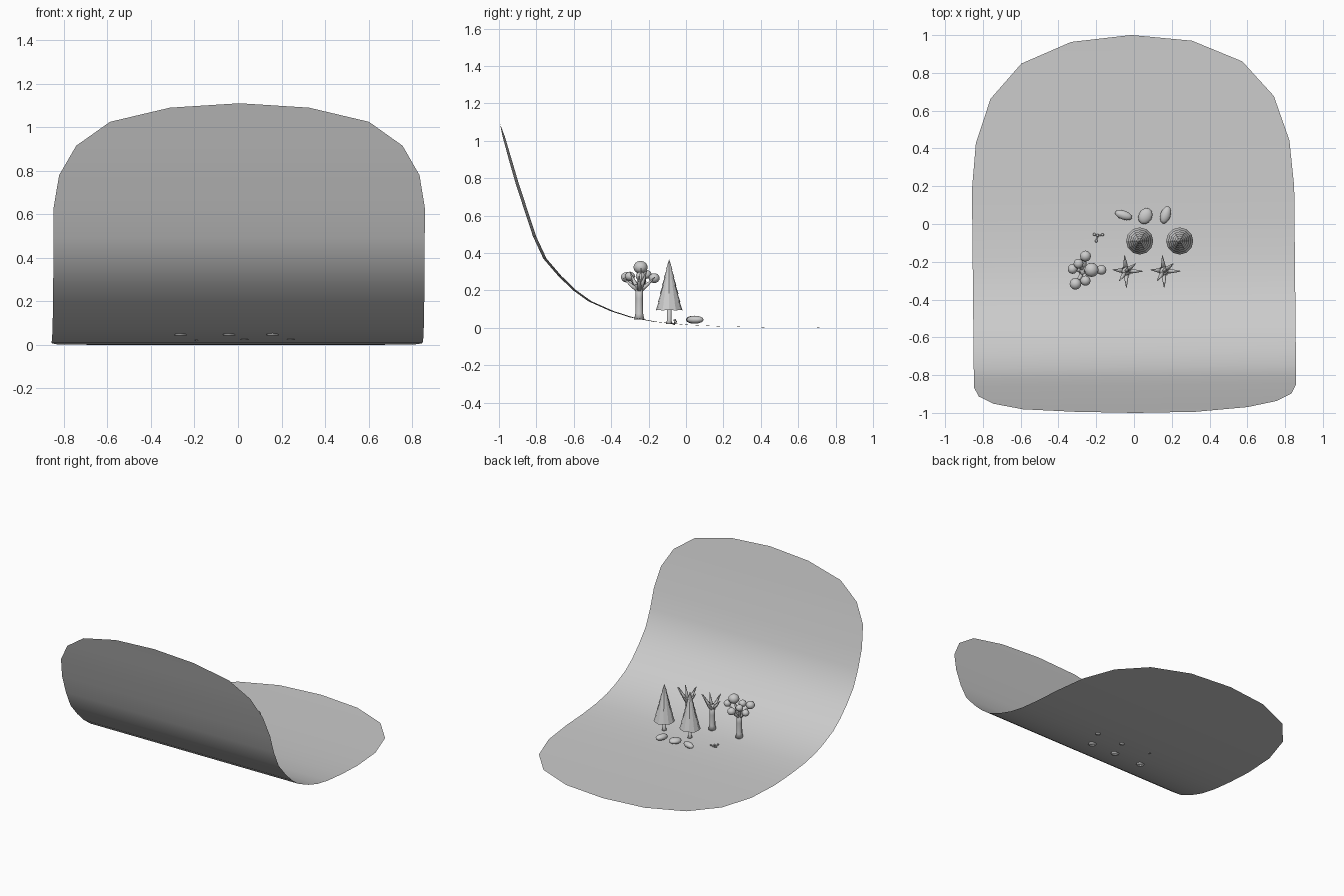
import bpy, bmesh, math
from mathutils import Vector, Matrix

if "Cube" in bpy.data.objects:
    bpy.data.objects.remove(bpy.data.objects["Cube"])


def finish(name, bm, smooth=False):
    bmesh.ops.recalc_face_normals(bm, faces=bm.faces)
    me = bpy.data.meshes.new(name)
    bm.to_mesh(me)
    bm.free()
    ob = bpy.data.objects.new(name, me)
    bpy.context.collection.objects.link(ob)
    for p in me.polygons:
        p.use_smooth = smooth
    return ob


def tube(bm, points, radii, sides=8):
    """Tapered limb through points, closed at both ends."""
    pts = [Vector(p) for p in points]
    rings = []
    for i, p in enumerate(pts):
        d = pts[min(i + 1, len(pts) - 1)] - pts[max(i - 1, 0)]
        q = d.to_track_quat('Z', 'Y')
        rings.append([bm.verts.new(p + q @ Vector((
            radii[i] * math.cos(2 * math.pi * k / sides),
            radii[i] * math.sin(2 * math.pi * k / sides), 0))) for k in range(sides)])
    for a, b in zip(rings, rings[1:]):
        for k in range(sides):
            j = (k + 1) % sides
            bm.faces.new((a[k], a[j], b[j], b[k]))
    bm.faces.new(rings[0][::-1])
    bm.faces.new(rings[-1])


def ellipsoid(bm, centre, size, angle=0, u=12, v=8):
    m = (Matrix.Translation(centre) @ Matrix.Rotation(math.radians(angle), 4, 'Z')
         @ Matrix.Diagonal((*size, 1)))
    bmesh.ops.create_uvsphere(bm, u_segments=u, v_segments=v, radius=1, matrix=m)


# Curved ground sheet: rows of (y, half width, z), straight across x
rows = [(-1, .005, 1.11), (-.994, .32, 1.09), (-.975, .595, 1.025), (-.944, .75, .915),
        (-.905, .828, .78), (-.856, .853, .63), (-.81, .853, .49), (-.754, .853, .37),
        (-.674, .853, .277), (-.594, .853, .2), (-.513, .853, .142), (-.396, .853, .09),
        (-.29, .853, .056), (-.166, .853, .033), (0, .853, .017), (.19, .853, .008),
        (.435, .83, .003), (.67, .75, .001), (.855, .585, 0), (.967, .32, 0), (1, .005, 0)]
bm = bmesh.new()
prev = None
for y, w, z in rows:
    pair = [bm.verts.new((s * w - .01 * y - .003, y + s * w * .01 * (abs(y) < .98), z))
            for s in (-1, 1)]
    if prev:
        bm.faces.new((prev[0], prev[1], pair[1], pair[0]))
    prev = pair
finish("ground_sheet", bm, True)

# Branch tips shared by the bare trees and the leafy tree (offset from trunk, height)
tips = [(-.008, .083, .225), (.088, 0, .235), (.05, .04, .26), (-.07, .008, .23),
        (-.035, -.05, .255), (.002, -.085, .22), (.015, .01, .275)]


def branching_tree(name, x, y, z, targets):
    bm = bmesh.new()
    tube(bm, [(x, y, z - .002), (x, y, z + .03), (x, y, z + .11), (x, y, z + .185)],
         [.028, .021, .019, .022])
    for dx, dy, dz in targets:
        tube(bm, [(x, y, z + .15), (x + dx * .5, y + dy * .5, z + .15 + (dz - .15) * .45),
                  (x + dx, y + dy, z + dz)], [.015, .010, .002], 6)
    finish(name, bm, True)


for i, x in enumerate((-.042, .158)):
    branching_tree(f"bare_tree_{i + 1}", x, -.25, .046, tips)

# Leafy tree: same branching plus rounded foliage clumps
clumps = [(.008, .08, .22, .029), (-.029, .04, .24, .026), (-.06, .012, .20, .026),
          (.04, .007, .278, .038), (.093, .007, .23, .026), (.008, -.05, .23, .027),
          (-.045, -.067, .225, .031)]
branching_tree("leafy_tree_trunk", -.265, -.25, .046, [c[:3] for c in clumps])
bm = bmesh.new()
for dx, dy, dz, r in clumps:
    ellipsoid(bm, (-.265 + dx, -.25 + dy, .046 + dz), (r, r, r * .9))
finish("leafy_tree_foliage", bm, True)


# Tiered pines: stacked skirts with a stepped profile
def pine(name, x, y):
    bm = bmesh.new()
    tube(bm, [(x, y, .022), (x, y, .04), (x, y, .11)], [.018, .012, .012])
    finish(name + "_trunk", bm, True)
    bm = bmesh.new()
    n, tiers, sides = 6, [], 12
    for i in range(n):
        z0, z1 = .097 + .044 * i, .097 + .044 * (i + 1)
        tiers += [(z0, .066 * (1 - i / n) + .006), (z1 + .004, .066 * (1 - (i + 1) / n) + .001)]
    prev = None
    for z, r in tiers:
        ring = []
        for k in range(sides):
            a = 2 * math.pi * k / sides
            droop = .004 * (k % 2) * (r > .01)
            ring.append(bm.verts.new((x + r * math.cos(a), y + r * math.sin(a), z - droop)))
        if prev:
            for k in range(sides):
                j = (k + 1) % sides
                bm.faces.new((prev[k], prev[j], ring[j], ring[k]))
        else:
            bm.faces.new(ring[::-1])
        prev = ring
    bm.faces.new(prev)
    finish(name + "_needles", bm)


pine("pine_1", .03, -.09)
pine("pine_2", .242, -.09)

# Rocks
for i, (x, y, a, b, ang) in enumerate([(-.055, .047, .048, .024, -18),
                                       (.06, .042, .045, .036, 62),
                                       (.167, .048, .048, .027, 72)]):
    bm = bmesh.new()
    ellipsoid(bm, (x, y, .044), (a, b, .021), ang)
    finish(f"rock_{i + 1}", bm, True)

# Small cluster of mushrooms
bm = bmesh.new()
for x, y, h in [(-.21, -.055, .012), (-.193, -.06, .02), (-.167, -.057, .012), (-.2, -.09, .012)]:
    tube(bm, [(-.193, -.063, .019), (x, y, .022 + h)], [.004, .003], 6)
    ellipsoid(bm, (x, y, .022 + h), (.008, .008, .006), 0, 8, 6)
finish("mushroom_cluster", bm, True)
